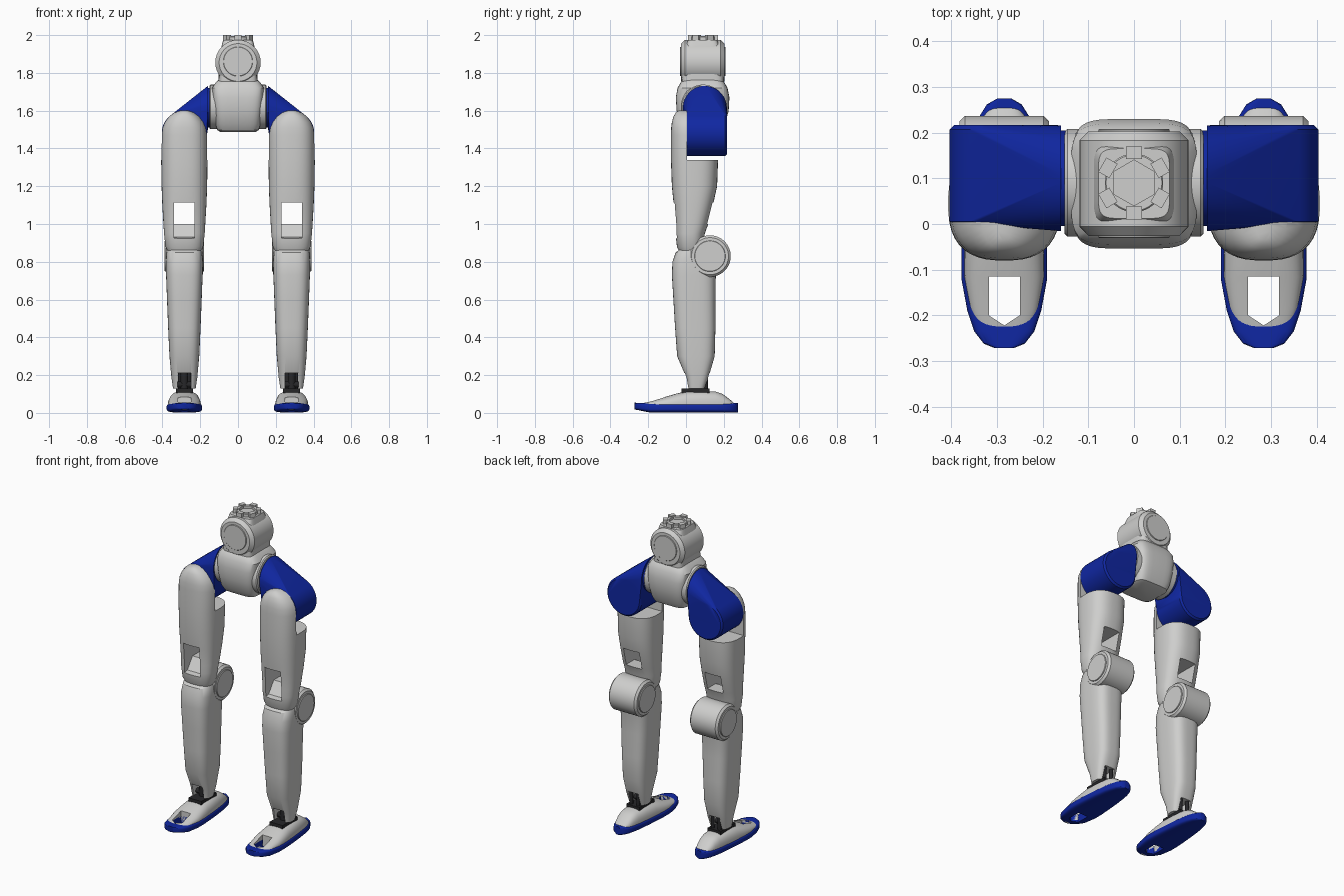
import bpy, bmesh, math

if "Cube" in bpy.data.objects:
    bpy.data.objects.remove(bpy.data.objects["Cube"])

def material(name, rgb):
    m = bpy.data.materials.new(name)
    m.diffuse_color = (*rgb, 1)
    m.use_nodes = True
    m.node_tree.nodes["Principled BSDF"].inputs["Base Color"].default_value = m.diffuse_color
    return m

GREY = material("light grey shell", (0.62, 0.62, 0.61))
BLUE = material("deep blue", (0.005, 0.02, 0.36))
DARK = material("dark metal", (0.02, 0.02, 0.022))
LEG = 0.284          # x centre of the right leg
cutters = []

def place(axis, a, u, v):
    return {'x': (a, u, v), 'y': (u, a, v), 'z': (u, v, a)}[axis]

def ring(axis, a, cu, cv, hu, hv, e=2, low=None, n=40):
    """Superellipse cross-section; 'low' is a separate lower half height."""
    pts = []
    for i in range(n):
        t = 2 * math.pi * (i + 0.5) / n
        c, s = math.cos(t), math.sin(t)
        h = low if (low is not None and s < 0) else hv
        pts.append(place(axis, a,
                         cu + hu * math.copysign(abs(c) ** (2 / e), c),
                         cv + h * math.copysign(abs(s) ** (2 / e), s)))
    return pts

def finish(name, bm, mat, mirror=False, cut=()):
    bmesh.ops.recalc_face_normals(bm, faces=bm.faces)
    me = bpy.data.meshes.new(name)
    bm.to_mesh(me)
    bm.free()
    me.materials.append(mat)
    ob = bpy.data.objects.new(name, me)
    bpy.context.collection.objects.link(ob)
    for c in cut:
        b = ob.modifiers.new("cut", 'BOOLEAN')
        b.operation, b.solver, b.object = 'DIFFERENCE', 'EXACT', c
    if mirror:
        ob.modifiers.new("mirror", 'MIRROR').use_mirror_merge = False
    return ob

def loft(name, rings, mat, **kw):
    bm = bmesh.new()
    vs = [[bm.verts.new(p) for p in r] for r in rings]
    n = len(vs[0])
    for a, b in zip(vs, vs[1:]):
        for i in range(n):
            bm.faces.new((a[i], a[(i + 1) % n], b[(i + 1) % n], b[i]))
    bm.faces.new(vs[0][::-1])
    bm.faces.new(vs[-1])
    return finish(name, bm, mat, **kw)

def cyl(name, axis, cu, cv, r, lo, hi, mat, bev=0.008, e=2, n=40, **kw):
    return loft(name, [ring(axis, a, cu, cv, q, q, e, n=n) for a, q in
                ((lo, r - bev), (lo + bev, r), (hi - bev, r), (hi, r - bev))], mat, **kw)

def prism(name, axis, pts, lo, hi, mat=DARK, **kw):
    return loft(name, [[place(axis, a, u, v) for u, v in pts] for a in (lo, hi)], mat, **kw)

def cutter(name, axis, pts, lo, hi):
    ob = prism(name, axis, pts, lo, hi)
    ob.hide_render = True
    cutters.append(ob)
    return ob

def tower(name, rows, cx, e, mat, **kw):
    """Vertical loft from rows of (z, front y, back y, half width)."""
    return loft(name, [ring('z', z, cx, (f + b) / 2, w, (b - f) / 2, e)
                       for z, f, b, w in rows], mat, **kw)

def rect(u0, u1, v0, v1):
    return [(u0, v0), (u1, v0), (u1, v1), (u0, v1)]

# feet: blue sole and grey upper, with an opening through the toe
toe_hole = cutter("toe_hole_cutter", 'z',
                  [(LEG - .034, -.115), (LEG - .034, -.2), (LEG, -.222),
                   (LEG + .034, -.2), (LEG + .034, -.115)], -.1, .2)
# (y, half width, upper height)
foot = [(-.272, .02, .042), (-.262, .045, .046), (-.235, .066, .052), (-.19, .081, .062),
        (-.12, .094, .083), (-.06, .094, .1), (0, .09, .115), (.08, .083, .116),
        (.16, .073, .113), (.2, .065, .1), (.235, .055, .075), (.262, .038, .052),
        (.275, .015, .042)]
loft("sole", [ring('y', y, LEG, .027 + .01 * max(0, (-y - .2) / .075), w,
                   .025 - .008 * max(0, (-y - .2) / .075), 4)
              for y, w, h in foot], BLUE, mirror=True, cut=[toe_hole])
loft("foot_upper", [ring('y', y * .97, LEG, .035, w * .93, h - .035, 2.8, low=.02)
                    for y, w, h in foot], GREY, mirror=True, cut=[toe_hole])

# ankle joint
prism("ankle_plate", 'z', rect(LEG - .045, LEG + .045, -.025, .125), .105, .128, DARK, mirror=True)
cyl("ankle_post", 'z', LEG, .05, .02, .11, .23, DARK, .003, n=16, mirror=True)
cyl("ankle_cross_pin", 'x', .05, .15, .016, LEG - .06, LEG + .06, DARK, .003, n=16, mirror=True)
for k in (-1, 1):
    cyl("ankle_rod", 'z', LEG + k * .024, .105, .011, .11, .23, DARK, .002, n=12, mirror=True)

# shin with forked lower end
fork = cutter("shin_fork_cutter", 'y', rect(LEG - .036, LEG + .036, .05, .21), -.3, .4)
tower("shin", [(.13, .01, .1, .06), (.19, .0, .12, .069), (.3, -.047, .152, .079),
               (.45, -.058, .156, .086), (.6, -.067, .156, .092), (.73, -.075, .158, .097),
               (.8, -.072, .17, .098), (.85, -.055, .17, .094), (.89, 0, .17, .088)],
      LEG, 3.2, GREY, mirror=True, cut=[fork])

# knee drum with side caps
cyl("knee", 'x', .127, .83, .11, LEG - .098, LEG + .098, GREY, .012, mirror=True)
for k in (-1, 1):
    x = LEG + k * .099
    cyl("knee_cap", 'x', .127, .83, .082, x - .005, x + .005, GREY, .002, mirror=True)

# thigh: round-topped front shell, back cut away for the hip drum, open window
back_cut = cutter("hip_clearance_cutter", 'x', rect(.004, .4, 1.34, 1.8), 0, .6)
window = cutter("thigh_window_cutter", 'x',
                [(-.3, .88), (-.02, .93), (.03, 1.0), (.3, 1.0), (.3, 1.115), (-.3, 1.115)],
                LEG - .055, LEG + .055)
tower("thigh", [(.84, -.03, .08, .078), (.88, -.048, .09, .1), (.95, -.056, .1, .108),
                (1.0, -.057, .118, .111), (1.1, -.065, .143, .117), (1.2, -.075, .165, .121),
                (1.34, -.08, .17, .123), (1.47, -.08, .17, .122), (1.51, -.079, .17, .117),
                (1.54, -.075, .17, .105), (1.57, -.066, .17, .083), (1.59, -.054, .17, .055),
                (1.602, -.035, .17, .02)],
      LEG, 2.6, GREY, mirror=True, cut=[back_cut, window])

# blue hip: hull between the pelvis flange and the drum behind the thigh
bm = bmesh.new()
for r in (ring('x', .16, .1, 1.615, .116, .116), ring('y', .005, LEG, 1.48, .12, .12),
          ring('y', .207, LEG, 1.48, .12, .12), ring('y', .217, LEG, 1.48, .11, .11)):
    for p in r:
        bm.verts.new(p)
res = bmesh.ops.convex_hull(bm, input=bm.verts[:])
bmesh.ops.delete(bm, geom=list({g for g in res["geom_interior"] + res["geom_unused"]
                                if isinstance(g, bmesh.types.BMVert)}), context='VERTS')
finish("hip", bm, BLUE, mirror=True)
cyl("hip_flange", 'x', .1, 1.615, .105, .148, .162, BLUE, .002, mirror=True)
cyl("pelvis_side_disc", 'x', .09, 1.62, .118, .1, .152, GREY, .006, mirror=True)

# pelvis body
tower("pelvis", [(1.488, .01, .165, .095), (1.497, -.01, .19, .11), (1.53, -.032, .208, .12),
                 (1.6, -.05, .226, .129), (1.67, -.054, .23, .136), (1.72, -.045, .22, .138),
                 (1.75, -.028, .203, .118), (1.765, -.01, .185, .1)], 0, 5, GREY)

# waist drum and its neck
cyl("waist_drum", 'y', 0, 1.855, .12, -.026, .203, GREY, .02, n=48)
tower("waist_neck", [(1.7, -.02, .198, .108), (1.78, -.024, .2, .102), (1.85, -.02, .195, .108),
                     (1.95, .0, .175, .085), (1.975, .012, .165, .078)], 0, 6, GREY)
for y in (-.027, .204):
    cyl("waist_cover", 'y', 0, 1.86, .078, y - .004, y + .004, GREY, .002)

# top mount: ring with hexagonal socket and six lugs
socket = cutter("socket_cutter", 'z',
                [(.05 * math.sin(k * math.pi / 3), .09 + .05 * math.cos(k * math.pi / 3))
                 for k in range(6)], 1.978, 2.1)
cyl("top_mount", 'z', 0, .09, .064, 1.965, 1.994, GREY, .003, cut=[socket])
for k in range(6):
    t = k * math.pi / 3 + math.pi / 6
    c, s = math.cos(t), math.sin(t)
    prism("mount_lug", 'z', [(a * c - b * s, .09 + a * s + b * c)
                             for a, b in rect(.052, .08, -.018, .018)], 1.965, 2.0, GREY)

# apply modifiers, drop the cutters, smooth shade with sharp edges kept
bpy.ops.object.select_all(action='SELECT')
bpy.context.view_layer.objects.active = bpy.data.objects["sole"]
bpy.ops.object.convert(target='MESH')
for c in cutters:
    bpy.data.objects.remove(c, do_unlink=True)
bpy.ops.object.select_all(action='SELECT')
bpy.context.view_layer.objects.active = bpy.data.objects["sole"]
bpy.ops.object.shade_smooth_by_angle(angle=math.radians(32))
